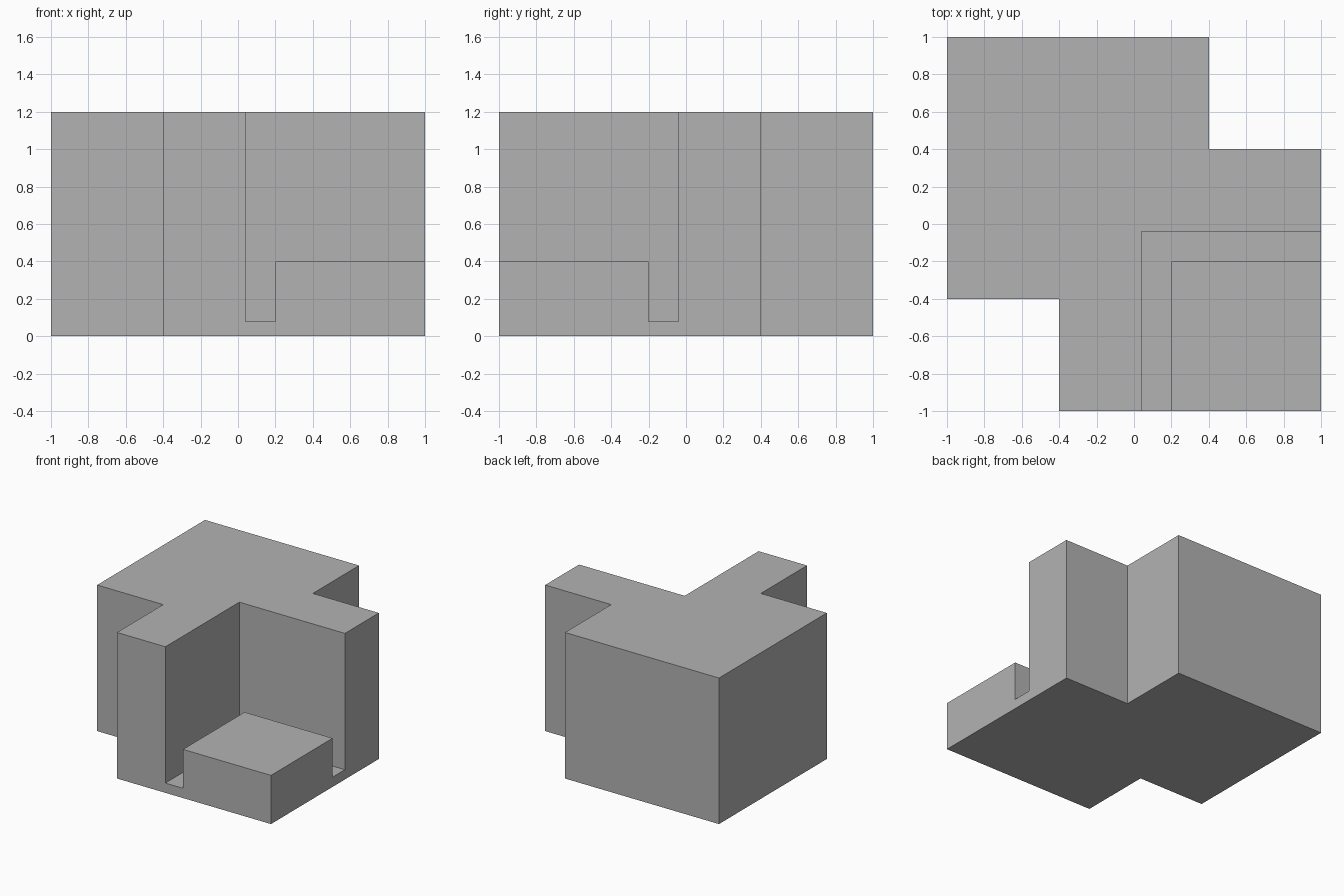
import bpy
import bmesh

default = bpy.data.objects.get("Cube")
if default:
    bpy.data.objects.remove(default, do_unlink=True)

grey = bpy.data.materials.new("plain grey")
grey.use_nodes = True
colour = (0.45, 0.45, 0.45, 1)
grey.diffuse_color = colour
grey.node_tree.nodes["Principled BSDF"].inputs["Base Color"].default_value = colour


def prism(name, outline, bottom, top):
    """Extrude a flat outline upwards into a solid."""
    bm = bmesh.new()
    face = bm.faces.new([bm.verts.new((x, y, bottom)) for x, y in outline])
    up = bmesh.ops.extrude_face_region(bm, geom=[face], use_keep_orig=True)
    for v in up["geom"]:
        if isinstance(v, bmesh.types.BMVert):
            v.co.z = top
    bmesh.ops.recalc_face_normals(bm, faces=bm.faces)
    mesh = bpy.data.meshes.new(name)
    bm.to_mesh(mesh)
    bm.free()
    mesh.materials.append(grey)
    obj = bpy.data.objects.new(name, mesh)
    bpy.context.collection.objects.link(obj)
    return obj


def cut(target, cutter):
    """Subtract the cutter from the target and remove it."""
    mod = target.modifiers.new(cutter.name, "BOOLEAN")
    mod.operation = "DIFFERENCE"
    mod.solver = "EXACT"
    mod.object = cutter
    cutter.hide_render = True
    bpy.context.view_layer.objects.active = target
    bpy.ops.object.modifier_apply(modifier=mod.name)
    bpy.data.objects.remove(cutter, do_unlink=True)


# Main block: a square with two opposite corners notched away
block = prism("notched_block", [
    (-1, 1), (0.4, 1), (0.4, 0.4), (1, 0.4),
    (1, -1), (-0.4, -1), (-0.4, -0.4), (-1, -0.4)], 0, 1.2)

# L-shaped channel around the low step
cut(block, prism("channel_cutter", [
    (0.04, -0.04), (1.2, -0.04), (1.2, -0.2),
    (0.2, -0.2), (0.2, -1.2), (0.04, -1.2)], 0.08, 1.4))

# Open corner above the low step
cut(block, prism("corner_cutter", [
    (0.12, -0.12), (1.2, -0.12), (1.2, -1.2), (0.12, -1.2)], 0.4, 1.4))
